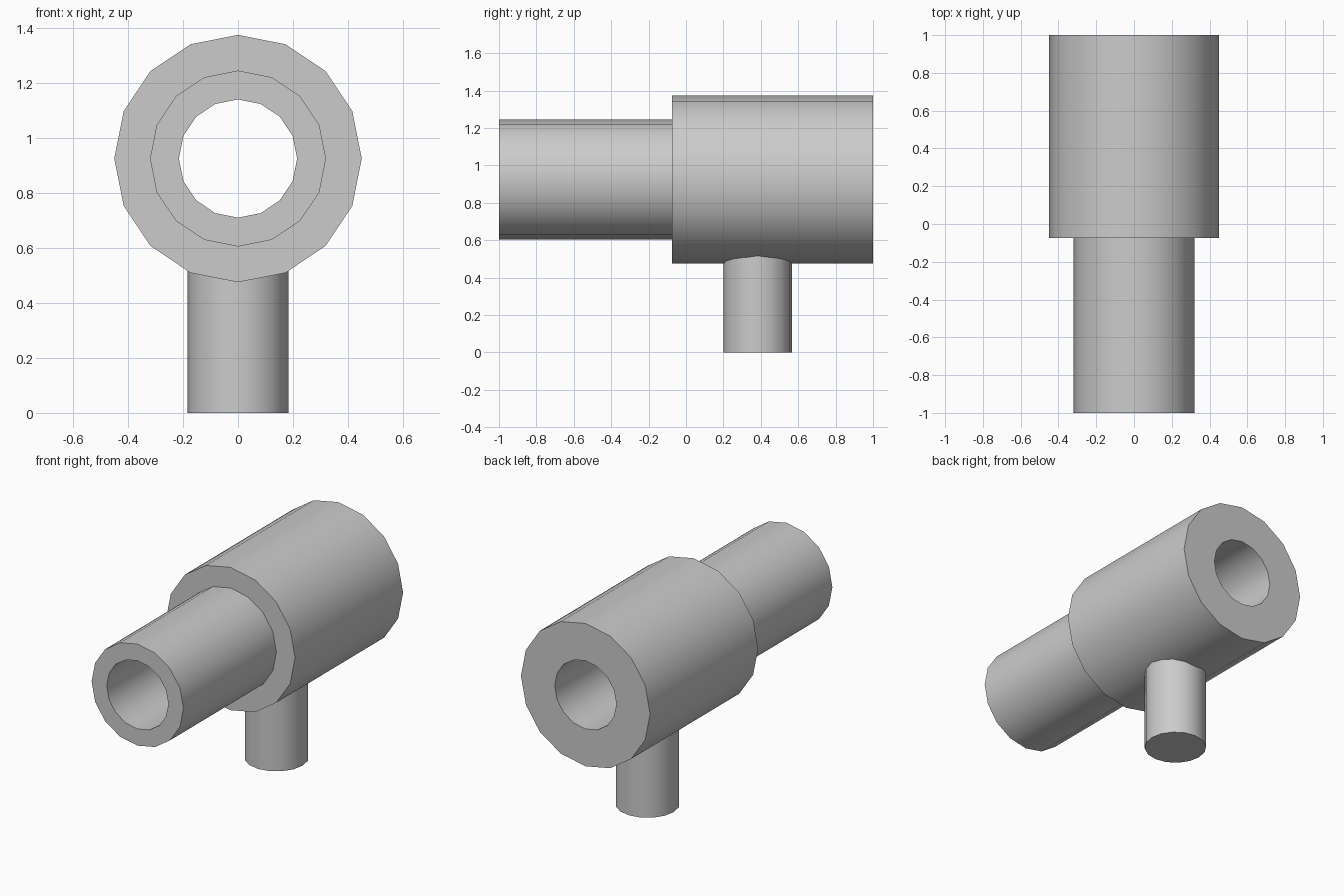
import bpy
import math

SIDES = 16
AXIS_Z = 0.925      # height of the pipe axis
BORE, NECK, SLEEVE = 0.215, 0.32, 0.45

if "Cube" in bpy.data.objects:
    bpy.data.objects.remove(bpy.data.objects["Cube"], do_unlink=True)

# Single plain grey
grey = bpy.data.materials.new("plain grey")
grey.use_nodes = True
colour = (0.6, 0.6, 0.6, 1)
grey.diffuse_color = colour
grey.node_tree.nodes["Principled BSDF"].inputs["Base Color"].default_value = colour


def finish(obj):
    """Give the part its material and smooth sides with sharp rims."""
    obj.data.materials.append(grey)
    bpy.ops.object.select_all(action='DESELECT')
    obj.select_set(True)
    bpy.context.view_layer.objects.active = obj
    bpy.ops.object.shade_smooth_by_angle(angle=math.radians(40))


def lathe(name, profile):
    """Turn a closed (radius, y) profile about the pipe axis."""
    count = len(profile)
    verts, faces = [], []
    for i in range(SIDES):
        a = math.tau * i / SIDES
        verts += [(r * math.sin(a), y, AXIS_Z + r * math.cos(a)) for r, y in profile]
        j = (i + 1) % SIDES
        for k in range(count):
            m = (k + 1) % count
            faces.append((i * count + k, i * count + m, j * count + m, j * count + k))
    mesh = bpy.data.meshes.new(name)
    mesh.from_pydata(verts, [], faces)
    obj = bpy.data.objects.new(name, mesh)
    bpy.context.collection.objects.link(obj)
    finish(obj)
    return obj


# Stepped pipe: narrow neck at the front, wide sleeve behind, bored through
lathe("stepped_pipe", [(BORE, -1), (NECK, -1), (NECK, -0.075),
                       (SLEEVE, -0.075), (SLEEVE, 1), (BORE, 1)])

# Solid round stem under the sleeve, its top buried in the pipe wall
stem_top = 0.6
bpy.ops.mesh.primitive_cylinder_add(vertices=SIDES, radius=0.183, depth=stem_top,
                                    location=(0, 0.383, stem_top / 2))
stem = bpy.context.object
stem.name = "stem"
finish(stem)
